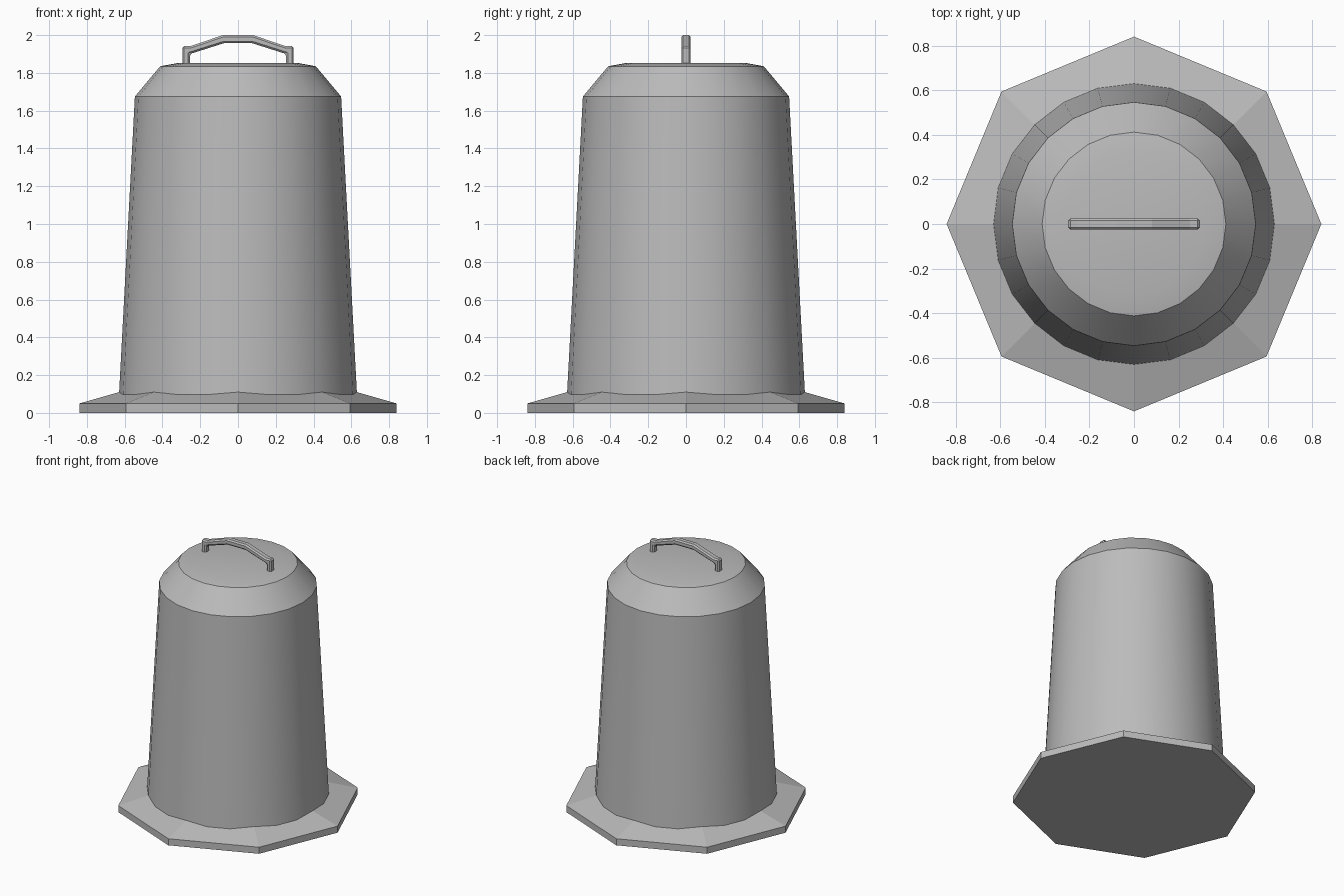
import bpy, bmesh, math

cube = bpy.data.objects.get("Cube")
if cube:
    bpy.data.objects.remove(cube)

metal = bpy.data.materials.new("plain_grey")
metal.use_nodes = True
grey = (0.5, 0.5, 0.5, 1)
metal.diffuse_color = grey
metal.node_tree.nodes["Principled BSDF"].inputs["Base Color"].default_value = grey


def finish(name, bm, smooth):
    bmesh.ops.recalc_face_normals(bm, faces=bm.faces)
    mesh = bpy.data.meshes.new(name)
    bm.to_mesh(mesh)
    bm.free()
    mesh.materials.append(metal)
    obj = bpy.data.objects.new(name, mesh)
    bpy.context.collection.objects.link(obj)
    if smooth:
        bpy.ops.object.select_all(action="DESELECT")
        obj.select_set(True)
        bpy.context.view_layer.objects.active = obj
        bpy.ops.object.shade_smooth_by_angle(angle=math.radians(25))
    return obj


def lathe(name, profile, sides, smooth):
    """Stack rings of (radius, height) and cap both ends."""
    bm = bmesh.new()
    rings = []
    for r, z in profile:
        angles = [math.tau * i / sides for i in range(sides)]
        rings.append([bm.verts.new((r * math.cos(a), r * math.sin(a), z)) for a in angles])
    for low, high in zip(rings, rings[1:]):
        for i in range(sides):
            j = (i + 1) % sides
            bm.faces.new((low[i], low[j], high[j], high[i]))
    bm.faces.new(rings[0])
    bm.faces.new(rings[-1])
    return finish(name, bm, smooth)


# Octagonal foot with a sloping top that runs up inside the body
lathe("base_plate", [(0.84, 0), (0.84, 0.05), (0.5, 0.147)], 8, False)

# Tapered body with a chamfered shoulder and a shallow lid
lathe("body", [(0.633, 0.04), (0.546, 1.675), (0.412, 1.835), (0.32, 1.852)], 24, True)

# Arched carrying handle: half outline mirrored, then given depth
outer = [(0.295, 1.84), (0.295, 1.942), (0.25, 1.942), (0.08, 2.0)]
inner = [(0.255, 1.84), (0.255, 1.9), (0.075, 1.957)]
outline = outer + [(-x, z) for x, z in reversed(outer)]
outline += [(-x, z) for x, z in inner] + list(reversed(inner))
bm = bmesh.new()
front = bm.faces.new([bm.verts.new((x, -0.025, z)) for x, z in outline])
extruded = bmesh.ops.extrude_face_region(bm, geom=[front], use_keep_orig=True)
for v in extruded["geom"]:
    if isinstance(v, bmesh.types.BMVert):
        v.co.y = 0.025
handle = finish("handle", bm, False)
bevel = handle.modifiers.new("soft_edges", "BEVEL")
bevel.width = 0.01
bevel.segments = 1
bevel.limit_method = "ANGLE"
bevel.angle_limit = math.radians(60)
